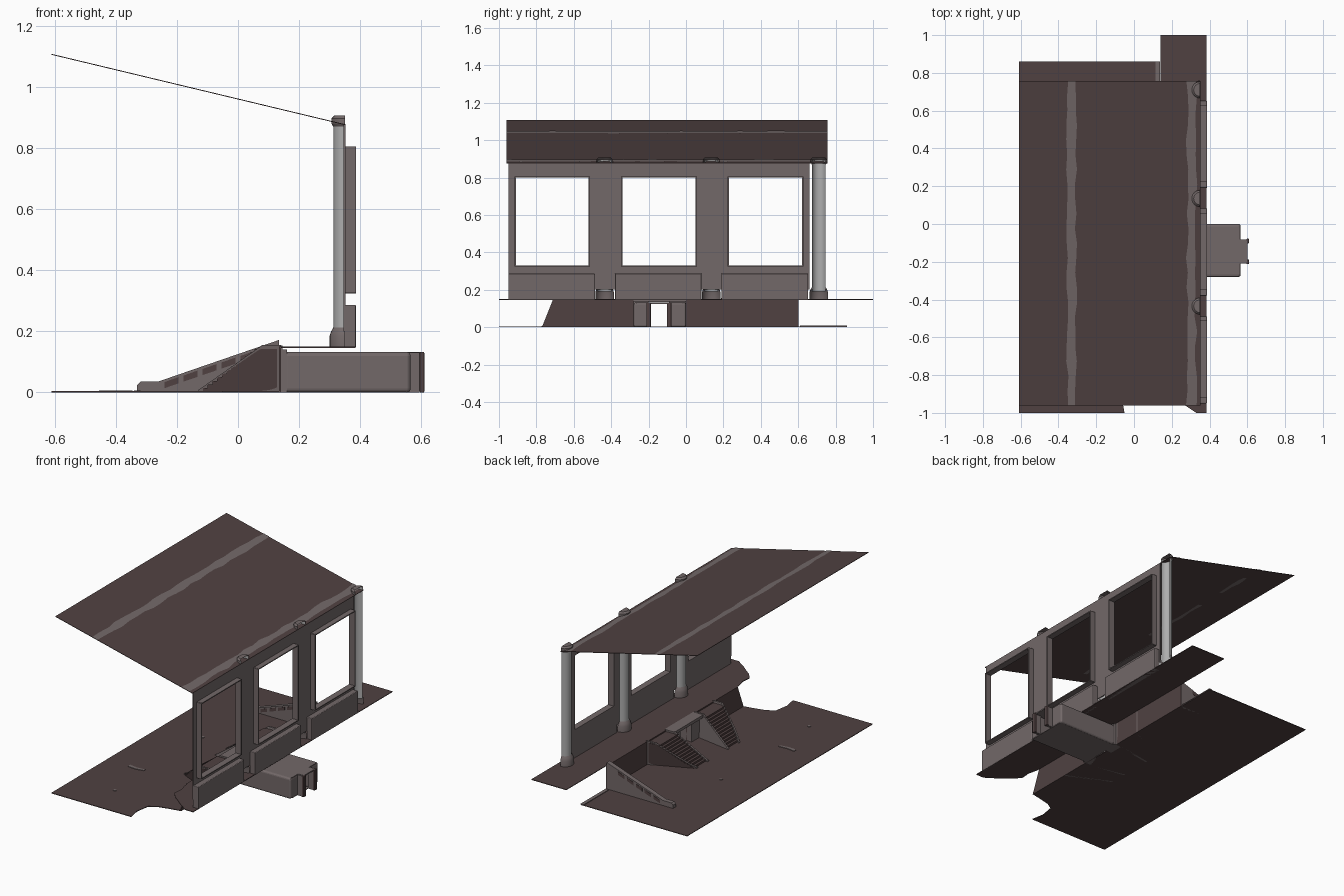
import bpy, bmesh, math, random

if "Cube" in bpy.data.objects:
    bpy.data.objects.remove(bpy.data.objects["Cube"])
random.seed(4)


def mat(name, c):
    m = bpy.data.materials.new(name)
    m.diffuse_color = (*c, 1)
    m.use_nodes = True
    m.node_tree.nodes["Principled BSDF"].inputs["Base Color"].default_value = m.diffuse_color
    return m


BROWN = mat("dark_brown", (0.08, 0.053, 0.053))
STONE = mat("grey_brown", (0.17, 0.14, 0.14))
GREY = mat("pale_grey", (0.42, 0.42, 0.42))


def mesh(name, verts, faces, m):
    me = bpy.data.meshes.new(name)
    me.from_pydata(verts, [], faces)
    bm = bmesh.new()
    bm.from_mesh(me)
    bmesh.ops.recalc_face_normals(bm, faces=bm.faces)
    bm.to_mesh(me)
    bm.free()
    me.materials.append(m)
    o = bpy.data.objects.new(name, me)
    bpy.context.collection.objects.link(o)
    return o


def box(name, x, y, z, m, bevel=0):
    v = [(a, b, c) for a in x for b in y for c in z]
    f = [(0, 1, 3, 2), (4, 6, 7, 5), (0, 4, 5, 1), (2, 3, 7, 6), (0, 2, 6, 4), (1, 5, 7, 3)]
    o = mesh(name, v, f, m)
    if bevel:
        b = o.modifiers.new("bevel", 'BEVEL')
        b.width = bevel
        b.segments = 3
    return o


def slab(name, pts, z, m, t=0.004):
    """Flat outline, top at z."""
    n = len(pts)
    v = [(x, y, z) for x, y in pts] + [(x, y, z - t) for x, y in pts]
    f = [tuple(range(n)), tuple(range(2 * n - 1, n - 1, -1))]
    f += [(i, (i + 1) % n, (i + 1) % n + n, i + n) for i in range(n)]
    return mesh(name, v, f, m)


def prism(name, prof, ya, yb, m):
    """xz profile swept between two y rules (functions of x)."""
    n = len(prof)
    v = [(x, ya(x), z) for x, z in prof] + [(x, yb(x), z) for x, z in prof]
    f = [tuple(range(n)), tuple(range(2 * n - 1, n - 1, -1))]
    f += [(i, (i + 1) % n, (i + 1) % n + n, i + n) for i in range(n)]
    return mesh(name, v, f, m)


# Floors with broken front ends
slab("lower_floor", [(-.61, .86), (-.61, -1), (-.05, -1), (-.065, -.92), (-.05, -.83),
                     (0, -.80), (.06, -.785), (.135, -.77), (.135, .86)], 0.004, BROWN)
slab("upper_floor", [(.14, 1), (.14, -.73), (.155, -.79), (.15, -.85), (.18, -.89), (.22, -.92),
                     (.27, -.96), (.33, -1), (.385, -1), (.385, 1)], 0.15, BROWN)
slab("floor_edge_strip", [(.115, .86), (.115, .61), (.137, .61), (.137, .86)], 0.008, STONE)

# Floor marks
for i, y in enumerate((-.763, .12)):
    slab(f"floor_spot_{i}", [(-.33 + .01 * math.cos(a * math.pi / 5), y + .01 * math.sin(a * math.pi / 5))
                             for a in range(10)], 0.007, STONE)
slab("floor_streak", [(-.455, -.455), (-.40, -.46), (-.345, -.45), (-.345, -.435), (-.40, -.44), (-.455, -.432)],
     0.007, STONE)

# Retaining wall between the levels, left open at the passage
X = (.134, .140)
for nm, ys in (("front", (-.77, -.71, -.2, -.2)), ("back", (-.09, -.09, .6, .6))):
    v = [(x, y, z) for x in X for y, z in ((ys[0], 0), (ys[2], 0), (ys[3], .15), (ys[1], .15))]
    mesh("retaining_wall_" + nm, v, [(0, 1, 2, 3), (4, 7, 6, 5), (0, 4, 5, 1), (1, 5, 6, 2), (2, 6, 7, 3),
                                     (3, 7, 4, 0)], BROWN)

# Side ramp parapet with a row of dark cut panels
prism("ramp_parapet", [(-.33, 0), (-.33, .025), (-.318, .036), (-.26, .036), (.135, .172), (.135, 0)],
      lambda x: .572, lambda x: .602, STONE)
for i in range(5):
    x = -.24 + i * .062
    z = .014 + (x + .24) * .344
    for j, y in enumerate((.57, .604)):
        prism(f"ramp_panel_{i}_{j}", [(x, z), (x + .045, z + .0155), (x + .045, z + .036), (x, z + .02)],
              lambda q: y - .001, lambda q: y + .001, BROWN)

# Paired tapered stairs, mirrored about the passage
C = -.14
N = 13
for nm, s in (("back", 1), ("front", -1)):
    def t(x): return min(1, max(0, (x + .13) / .21))
    def inner(x): return C + s * (.095 + .045 * t(x))
    def outer(x): return C + s * (.215 + .125 * t(x) ** .8)
    steps = [(-.13, 0)]
    for i in range(N):
        x0 = -.13 + .2 * i / N
        z1 = .15 * (i + 1) / N
        steps += [(x0, z1 - .008), (x0 + .2 / N, z1 - .008)]
    steps += [(.136, .142), (.136, 0)]
    prism("stair_steps_" + nm, steps, lambda x: inner(x) + s * .005, lambda x: outer(x) - s * .005, BROWN)
    side = [(-.13, 0), (-.13, .008)] + [(-.13 + .21 * k / 6, .008 + .147 * k / 6) for k in range(1, 7)]
    side += [(.14, .155), (.14, 0)]
    prism("stair_inner_side_" + nm, side, inner, lambda x: inner(x) + s * .012, STONE)
    prism("stair_outer_side_" + nm, side, lambda x: outer(x) - s * .012, outer, STONE)
box("stair_landing", (.075, .145), (-.28, 0), (.135, .153), STONE)
for y in ((-.28, -.2), (-.09, 0)):
    box("passage_front_jamb", (.10, .16), y, (0, .14), STONE)

# Passage leading out behind, with door frame
for y in ((-.28, -.2), (-.09, 0)):
    box("passage_side", (.15, .565), y, (0, .132), STONE, .012)
    box("passage_core", (.15, .55), (y[0] + .01, y[1] - .01), (0, .12), STONE)
box("passage_roof", (.15, .562), (-.265, -.015), (.124, .132), STONE)
box("passage_floor", (.14, .562), (-.26, -.02), (0, .004), STONE)
for y in (-.2, -.09):
    box("door_jamb", (.56, .595), (y - .008, y + .008), (0, .13), STONE)
    box("door_trim", (.595, .61), (y - .012, y + .012), (0, .132), BROWN, .003)
box("door_lintel", (.56, .602), (-.2, -.09), (.124, .132), STONE)

# Window wall plate
WIN = [(-.91, -.52), (-.34, .05), (.23, .62)]
P = (.346, .352)
box("wall_top", P, (-.95, .66), (.80, .876), STONE)
box("wall_bottom", P, (-.95, .66), (.2, .33), STONE)
edges = [-.95] + [e for w in WIN for e in w] + [.66]
for a, b in zip(edges[::2], edges[1::2]):
    box("wall_pier", P, (a, b), (.33, .80), STONE)

# Projecting window surrounds and sill blocks
for a, b in WIN:
    F = (.35, .386)
    box("window_side", F, (a - .008, a), (.325, .805), STONE)
    box("window_side", F, (b, b + .008), (.325, .805), STONE)
    box("window_head", F, (a, b), (.80, .806), STONE)
    box("window_sill", F, (a, b), (.324, .33), STONE)
for a in (-.95, -.38, .19):
    box("wall_base_block", (.348, .386), (a, a + .463), (.146, .287), STONE, .004)


# Half-round columns, open at the back
def half_round(name, y, rings, m):
    K = 12
    v = [(.35 - r * math.sin(math.pi * k / K), y - r * math.cos(math.pi * k / K), z)
         for r, z in rings for k in range(K + 1)]
    f = [(i * (K + 1) + k, i * (K + 1) + k + 1, (i + 1) * (K + 1) + k + 1, (i + 1) * (K + 1) + k)
         for i in range(len(rings) - 1) for k in range(K)]
    o = mesh(name, v, f, m)
    bpy.context.view_layer.objects.active = o
    o.select_set(True)
    bpy.ops.object.shade_smooth_by_angle()
    o.select_set(False)


for y in (-.435, .135, .71):
    half_round("column", y, [(.037, .19), (.037, .895)], GREY)
    half_round("column_base", y, [(.05, .146), (.05, .185), (.045, .2), (.038, .212)], STONE)
    half_round("column_cap", y, [(.038, .87), (.044, .88), (.044, .897), (.034, .907), (.001, .907)], STONE)


# Sloping roof sheet with uneven pale stripes above and below
def rz(x): return .875 + (.352 - x) * .2395


v = [(x, y, rz(x) + d) for d in (0, .003) for x, y in ((-.61, -.96), (.352, -.96), (.352, .757), (-.61, .757))]
mesh("roof_sheet", v, [(0, 3, 2, 1), (4, 5, 6, 7), (0, 1, 5, 4), (1, 2, 6, 5), (2, 3, 7, 6), (3, 0, 4, 7)], BROWN)


def stripe(name, xc, y0, y1, w, d, n):
    v = []
    for i in range(n + 1):
        y = y0 + (y1 - y0) * i / n
        for s in (-1, 1):
            x = xc + s * (w + random.uniform(-.007, .007))
            v.append((x, y, rz(x) + d))
    mesh(name, v, [(2 * i, 2 * i + 1, 2 * i + 3, 2 * i + 2) for i in range(n)], STONE)


for xc in (-.33, .305):
    stripe("roof_stripe", xc, -.96, .757, .023, .005, 22)
    for y0, y1 in ((-.85, -.59), (-.25, .22), (.41, .64)):
        stripe("roof_stripe_under", xc, y0, y1, .015, -.002, 5)
